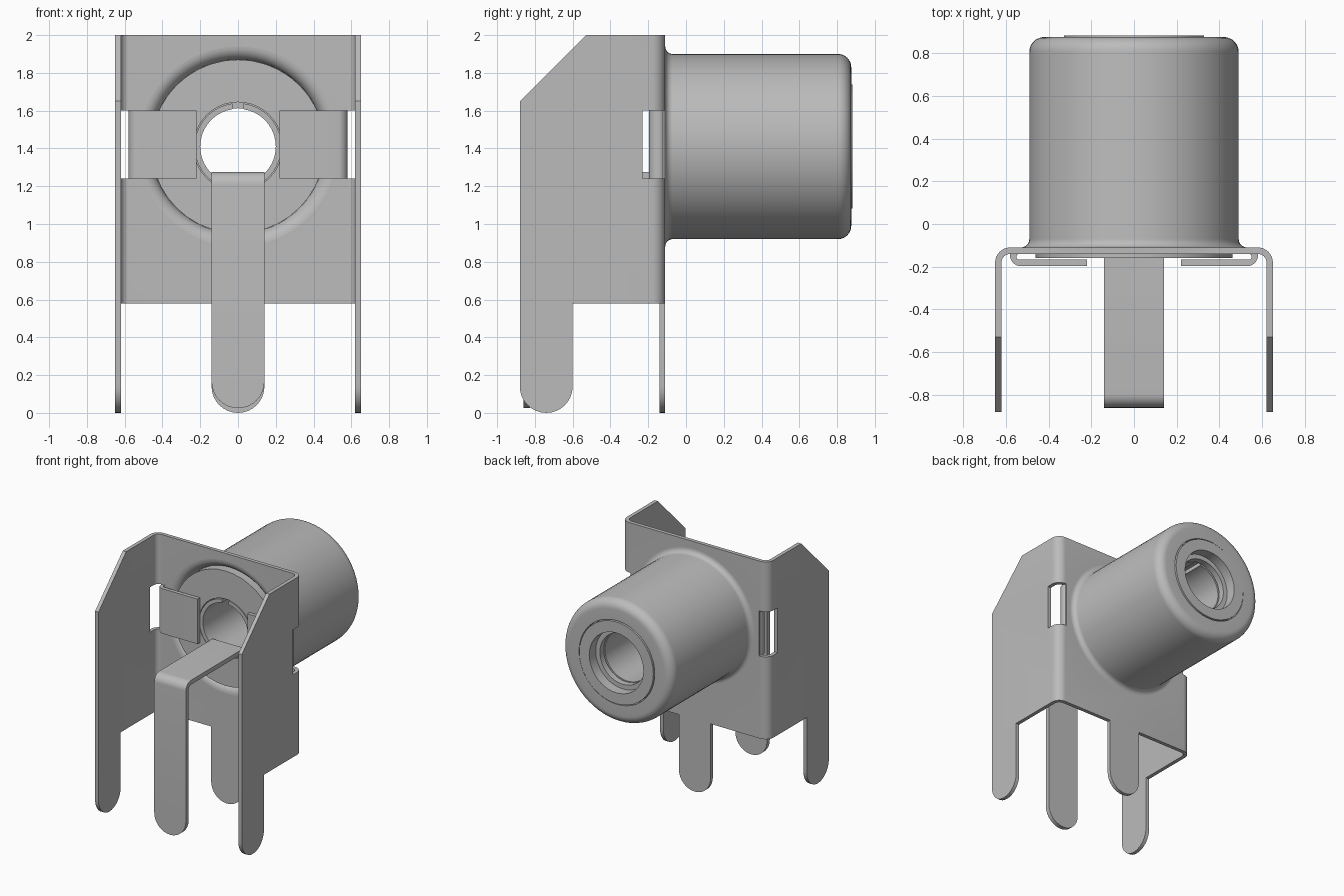
import bpy, bmesh, math
from mathutils import Vector, Matrix

cube = bpy.data.objects.get("Cube")
if cube:
    bpy.data.objects.remove(cube, do_unlink=True)

grey = bpy.data.materials.new("plain grey metal")
grey.use_nodes = True
COLOUR = (0.5, 0.5, 0.5, 1)
grey.diffuse_color = COLOUR
grey.node_tree.nodes["Principled BSDF"].inputs["Base Color"].default_value = COLOUR

AXIS_Z = 1.41   # height of the socket axis
T = 0.03        # sheet thickness


def finish(name, bm):
    bmesh.ops.remove_doubles(bm, verts=bm.verts, dist=1e-4)
    bmesh.ops.recalc_face_normals(bm, faces=bm.faces)
    mesh = bpy.data.meshes.new(name)
    bm.to_mesh(mesh)
    bm.free()
    mesh.materials.append(grey)
    ob = bpy.data.objects.new(name, mesh)
    bpy.context.collection.objects.link(ob)
    return ob


def smooth(ob):
    bpy.ops.object.select_all(action='DESELECT')
    ob.select_set(True)
    bpy.context.view_layer.objects.active = ob
    bpy.ops.object.shade_smooth_by_angle(angle=math.radians(35))


def outline(corners, steps=8):
    """Round each (u, v, radius) corner of a closed polygon."""
    out = []
    for i, (u, v, r) in enumerate(corners):
        p = Vector((u, v))
        if r == 0:
            out.append(p)
            continue
        a = (Vector(corners[i - 1][:2]) - p).normalized()
        b = (Vector(corners[(i + 1) % len(corners)][:2]) - p).normalized()
        half = a.angle(b) / 2
        centre = p + (a + b).normalized() * r / math.sin(half)
        start = p + a * r / math.tan(half) - centre
        end = p + b * r / math.tan(half) - centre
        sweep = start.angle_signed(end)
        for k in range(steps + 1):
            out.append(centre + Matrix.Rotation(-sweep * k / steps, 2) @ start)
    return out


def prism(name, corners, axis, lo, hi):
    """Extrude an outline along an axis; the outline uses the other two axes in order."""
    bm = bmesh.new()
    verts = []
    for p in outline(corners):
        co = list(p)
        co.insert("xyz".index(axis), lo)
        if not verts or (verts[-1].co - Vector(co)).length > 1e-4:
            verts.append(bm.verts.new(co))
    face = bm.faces.new(verts)
    grown = bmesh.ops.extrude_face_region(bm, geom=[face])["geom"]
    shift = Vector([hi - lo if a == axis else 0 for a in "xyz"])
    bmesh.ops.translate(bm, vec=shift, verts=[g for g in grown if isinstance(g, bmesh.types.BMVert)])
    return finish(name, bm)


def rect(u0, u1, v0, v1):
    return [(u0, v0, 0), (u1, v0, 0), (u1, v1, 0), (u0, v1, 0)]


def tongue(u0, u1, v0, v1):
    """Strip with a half-round lower end."""
    r = (u1 - u0) / 2
    return [(u0, v0, r), (u1, v0, r), (u1, v1, 0), (u0, v1, 0)]


def lathe(name, corners, segments):
    """Spin a closed (radius, y) outline around the socket axis."""
    bm = bmesh.new()
    ring = [bm.verts.new((r, y, AXIS_Z)) for r, y in outline(corners)]
    edges = [bm.edges.new((ring[i - 1], ring[i])) for i in range(len(ring))]
    bmesh.ops.spin(bm, geom=ring + edges, cent=(0, 0, AXIS_Z), axis=(0, 1, 0),
                   angle=math.tau, steps=segments, use_merge=True)
    return finish(name, bm)


def cut(ob, cutter):
    mod = ob.modifiers.new("cut", 'BOOLEAN')
    mod.operation = 'DIFFERENCE'
    mod.solver = 'EXACT'
    mod.object = cutter
    bpy.context.view_layer.objects.active = ob
    bpy.ops.object.modifier_apply(modifier=mod.name)
    bpy.data.objects.remove(cutter, do_unlink=True)


# Bracket: bent sheet with rounded corners
W, BACK, FRONT = 0.65, -0.11, -0.88
bracket = prism("bracket", [
    (-W, FRONT, 0), (-W, BACK, 0.07), (W, BACK, 0.07), (W, FRONT, 0),
    (W - T, FRONT, 0), (W - T, BACK - T, 0.04), (T - W, BACK - T, 0.04), (T - W, FRONT, 0)],
    "z", 0.58, 2)
# sloped upper front corners
cut(bracket, prism("slope_cutter", [(-0.53, 2, 0), (-0.88, 1.65, 0), (-1, 1.53, 0),
                                    (-1, 2.2, 0), (-0.53, 2.2, 0)], "x", -1, 1))
# round opening for the shell
cut(bracket, lathe("opening_cutter", [(0, -0.3, 0), (0.53, -0.3, 0), (0.53, 0.1, 0), (0, 0.1, 0)], 64))
# corner windows left by the folded tabs
for s in (-1, 1):
    cut(bracket, prism("window_cutter", rect(s * 0.57, s * 0.8, -0.23, 0), "z", 1.24, 1.6))
smooth(bracket)

# Folded tabs and side legs, one per side
for s, side in ((1, "left"), (-1, "right")):
    tab = prism(side + "_tab", [
        (s * 0.54, BACK, 0), (s * 0.58, BACK, 0.035), (s * 0.58, -0.197, 0.05),
        (s * 0.22, -0.197, 0), (s * 0.22, -0.167, 0), (s * 0.55, -0.167, 0.012),
        (s * 0.55, BACK - T, 0.012), (s * 0.54, BACK - T, 0)], "z", 1.24, 1.6)
    smooth(tab)
    inner, outer = sorted((s * (W - T), s * W))
    smooth(prism(side + "_leg", tongue(FRONT, -0.6, 0, 0.58), "x", inner, outer))

# Back leg
smooth(prism("back_leg", tongue(-0.14, 0.14, 0, 0.58), "y", BACK - T, BACK))

# Centre pin: bent strip with a rounded foot
smooth(prism("pin_strip", [
    (-0.12, 1.275, 0), (-0.86, 1.275, 0.065), (-0.86, 0.165, 0),
    (-0.825, 0.165, 0), (-0.825, 1.24, 0.03), (-0.12, 1.24, 0)], "x", -0.14, 0.14))
smooth(prism("pin_foot", tongue(-0.14, 0.14, 0.025, 0.165), "y", -0.86, -0.825))

# Outer shell, flared where it leaves the bracket
smooth(lathe("outer_shell", [
    (0.53, BACK, 0), (0.49, BACK, 0.04), (0.49, 0.875, 0.07), (0.335, 0.875, 0),
    (0.335, 0.83, 0), (0.46, 0.83, 0), (0.46, BACK - T, 0.07), (0.53, BACK - T, 0)], 64))

# Insulator filling the shell, with a stepped bore
smooth(lathe("insulator", [
    (0.235, -0.158, 0), (0.46, -0.158, 0), (0.46, 0.825, 0), (0.328, 0.825, 0),
    (0.328, 0.882, 0), (0.24, 0.882, 0), (0.24, 0.8, 0), (0.203, 0.8, 0),
    (0.203, 0.75, 0), (0.235, 0.75, 0)], 40))

# Contact sleeve with a slot along its top
sleeve = lathe("contact_sleeve", [(0.2, -0.16, 0), (0.23, -0.16, 0), (0.23, 0.74, 0), (0.2, 0.74, 0)], 40)
cut(sleeve, prism("slot_cutter", rect(-0.03, 0.03, AXIS_Z + 0.1, AXIS_Z + 0.3), "y", -0.3, 0.9))
smooth(sleeve)
